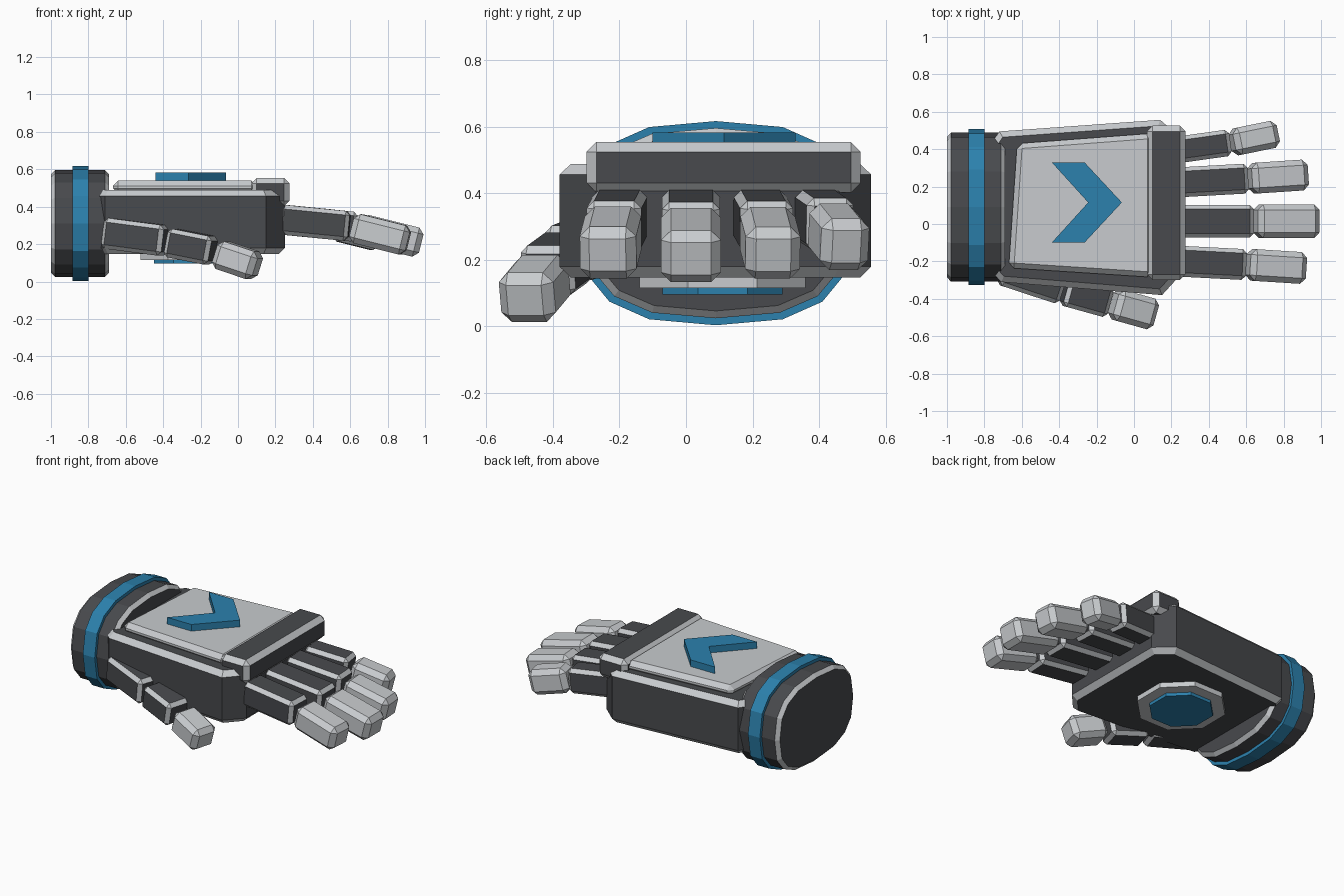
import bpy, bmesh
from math import radians, cos, sin, pi, copysign
from mathutils import Vector, Matrix

if "Cube" in bpy.data.objects:
    bpy.data.objects.remove(bpy.data.objects["Cube"])


def material(name, rgb):
    m = bpy.data.materials.new(name)
    m.diffuse_color = (*rgb, 1)
    m.use_nodes = True
    m.node_tree.nodes["Principled BSDF"].inputs["Base Color"].default_value = m.diffuse_color
    return m


DARK = material("dark_shell", (0.065, 0.068, 0.075))
LIGHT = material("light_plate", (0.58, 0.60, 0.62))
BLUE = material("blue_accent", (0.025, 0.22, 0.42))


def finish(name, bm, mat, bevel=0, limit=30):
    """Turn a bmesh into an object; bevelled edges become light trim."""
    bmesh.ops.recalc_face_normals(bm, faces=bm.faces)
    mesh = bpy.data.meshes.new(name)
    bm.to_mesh(mesh)
    bm.free()
    mesh.materials.append(mat)
    mesh.materials.append(LIGHT)
    ob = bpy.data.objects.new(name, mesh)
    bpy.context.collection.objects.link(ob)
    if bevel:
        mod = ob.modifiers.new("trim", 'BEVEL')
        mod.width = bevel
        mod.segments = 1
        mod.limit_method = 'ANGLE'
        mod.angle_limit = radians(limit)
        mod.material = 1
    return ob


def prism(name, pts, lo, hi, mat, axis='z', bevel=0, limit=30):
    """Extrude an outline along z (points are x, y) or x (points are y, z)."""
    bm = bmesh.new()
    place = (lambda p, h: (p[0], p[1], h)) if axis == 'z' else (lambda p, h: (h, p[0], p[1]))
    a = [bm.verts.new(place(p, lo)) for p in pts]
    b = [bm.verts.new(place(p, hi)) for p in pts]
    bm.faces.new(a)
    bm.faces.new(b)
    for i in range(len(pts)):
        j = (i + 1) % len(pts)
        bm.faces.new((a[i], a[j], b[j], b[i]))
    return finish(name, bm, mat, bevel, limit)


def segment(name, start, end, width, height, mat, bevel=0.025):
    """Bevelled box running from start to end."""
    start, end = Vector(start), Vector(end)
    d = end - start
    bm = bmesh.new()
    rot = d.to_track_quat('X', 'Z').to_matrix().to_4x4()
    mtx = Matrix.Translation((start + end) / 2) @ rot @ Matrix.Diagonal((d.length, width, height, 1))
    bmesh.ops.create_cube(bm, size=1, matrix=mtx)
    return finish(name, bm, mat, bevel)


def squircle(ry, rz, n=16, power=0.76):
    soft = lambda v: copysign(abs(v) ** power, v) if abs(v) > 1e-6 else 0
    return [(0.09 + ry * soft(sin(2 * pi * i / n)), 0.31 + rz * soft(cos(2 * pi * i / n)))
            for i in range(n)]


def octagon(r):
    r /= cos(pi / 8)
    return [(-0.27 + r * cos(pi / 8 + i * pi / 4), 0.11 + r * sin(pi / 8 + i * pi / 4))
            for i in range(8)]


# Wrist cuff and its band
prism("wrist_cuff", squircle(0.398, 0.286), -1.0, -0.69, DARK, 'x', 0.022, 55)
prism("wrist_band", squircle(0.417, 0.307), -0.885, -0.8, BLUE, 'x')

# Hand body, widening toward the fingers, with chamfered corners
prism("hand_body", [(-0.757, -0.26), (-0.71, -0.31), (0.15, -0.38), (0.25, -0.27),
                    (0.25, 0.46), (0.14, 0.557), (-0.72, 0.495), (-0.757, 0.44)],
      0.147, 0.488, DARK, bevel=0.032, limit=60)

# Back plate with arrow, and the palm disc
prism("back_plate", [(-0.67, -0.235), (0.1, -0.285), (0.1, 0.485), (-0.625, 0.43)],
      0.47, 0.54, LIGHT, bevel=0.028)
prism("arrow_inlay", [(-0.44, 0.33), (-0.265, 0.33), (-0.065, 0.115),
                      (-0.265, -0.1), (-0.44, -0.1), (-0.245, 0.115)], 0.53, 0.583, BLUE)
prism("palm_disc", octagon(0.25), 0.115, 0.16, LIGHT)
prism("palm_inlay", octagon(0.18), 0.095, 0.13, BLUE)

# Knuckle bar
segment("knuckle_bar", (0.07, 0.113, 0.478), (0.275, 0.113, 0.478), 0.825, 0.153, DARK, 0.03)

# Fingers: base y, joint x and y, tip x and y, width
FINGERS = [("little", 0.395, 0.51, 0.435, 0.775, 0.483, 0.142),
           ("ring", 0.222, 0.605, 0.243, 0.935, 0.263, 0.16),
           ("middle", 0.015, 0.635, 0.015, 0.995, 0.015, 0.175),
           ("index", -0.198, 0.595, -0.217, 0.925, -0.236, 0.165)]
for name, y0, xj, yj, xt, yt, w in FINGERS:
    zj = 0.332 - 0.1 * (xj - 0.23)
    segment(name + "_finger_base", (0.225, y0, 0.332), (xj, yj, zj), w, 0.16, DARK, 0.022)
    zs = zj - 0.006
    segment(name + "_finger_tip", (xj + 0.015, yj, zs),
            (xt - 0.015, yt, zs - 0.25 * (xt - xj - 0.03)), w + 0.005, 0.16, LIGHT, 0.03)

# Thumb
segment("thumb_base", (-0.705, -0.245, 0.26), (-0.385, -0.35, 0.218), 0.165, 0.165, DARK, 0.022)
segment("thumb_middle", (-0.37, -0.355, 0.21), (-0.135, -0.42, 0.163), 0.165, 0.155, DARK, 0.022)
segment("thumb_tip", (-0.11, -0.425, 0.15), (0.105, -0.485, 0.078), 0.17, 0.155, LIGHT, 0.03)
